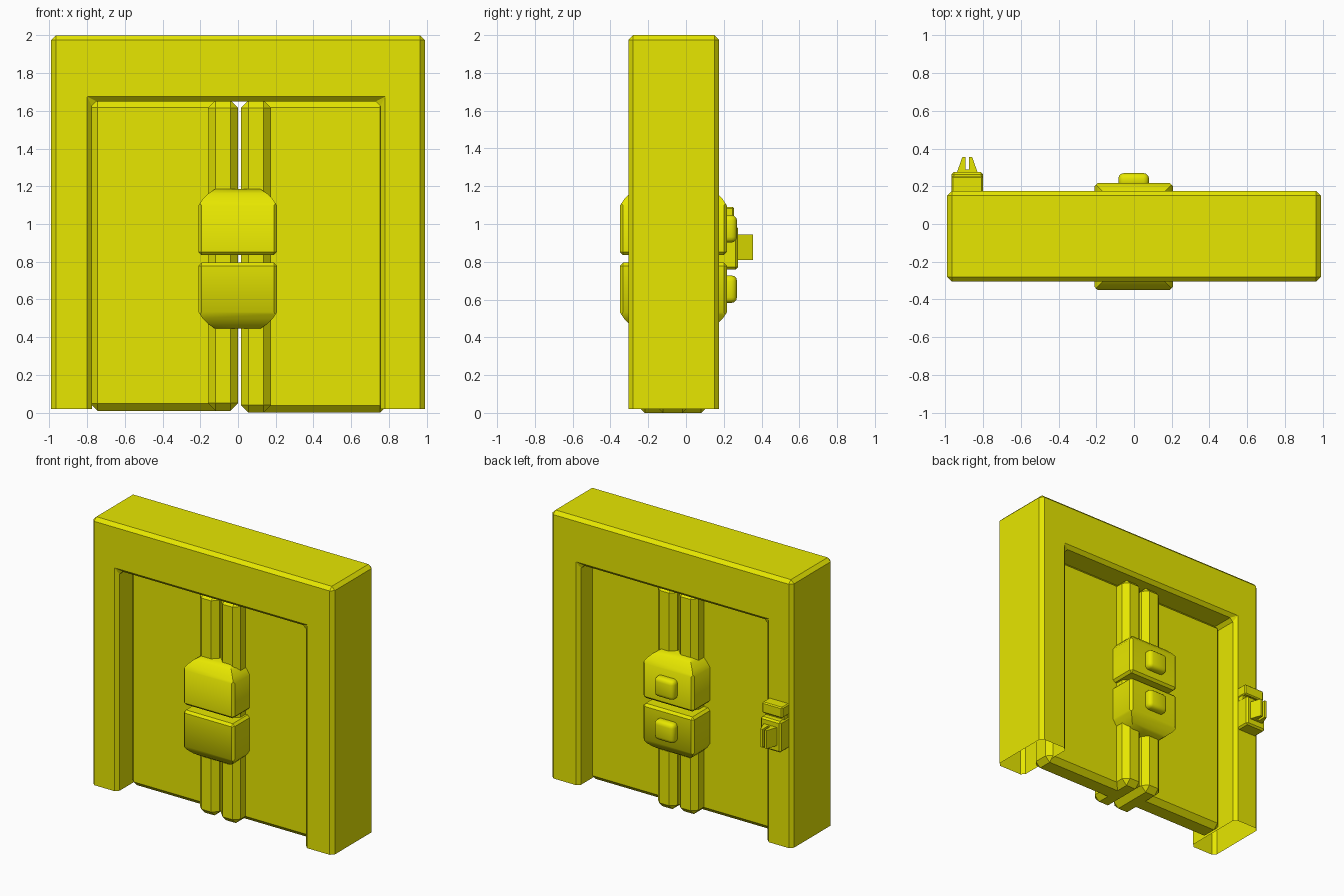
import bpy, bmesh

if "Cube" in bpy.data.objects:
    bpy.data.objects.remove(bpy.data.objects["Cube"])

mat = bpy.data.materials.new("warning yellow")
mat.diffuse_color = (0.8, 0.8, 0.0, 1)
mat.use_nodes = True
mat.node_tree.nodes["Principled BSDF"].inputs["Base Color"].default_value = mat.diffuse_color


def finish(bm, name, smooth=False):
    bmesh.ops.recalc_face_normals(bm, faces=bm.faces)
    me = bpy.data.meshes.new(name)
    bm.to_mesh(me)
    bm.free()
    me.materials.append(mat)
    ob = bpy.data.objects.new(name, me)
    bpy.context.collection.objects.link(ob)
    if smooth:
        bpy.ops.object.select_all(action='DESELECT')
        ob.select_set(True)
        bpy.context.view_layer.objects.active = ob
        bpy.ops.object.shade_smooth_by_angle(angle=0.6)
    return ob


def bevel(bm, edges, w, seg=1, profile=0.5):
    bmesh.ops.bevel(bm, geom=edges, offset=w, offset_type='OFFSET',
                    segments=seg, profile=profile, affect='EDGES', clamp_overlap=True)


def box_bm(x0, x1, y0, y1, z0, z1):
    bm = bmesh.new()
    bmesh.ops.create_cube(bm, size=1)
    for v in bm.verts:
        v.co = (x0 if v.co.x < 0 else x1, y0 if v.co.y < 0 else y1, z0 if v.co.z < 0 else z1)
    return bm


def box(name, dims, w=0.0, seg=1, smooth=False):
    bm = box_bm(*dims)
    if w:
        bevel(bm, bm.edges[:], w, seg)
    return finish(bm, name, smooth)


def prism(points, axis, a, b):
    """Extrude a 2D outline along y or z."""
    bm = bmesh.new()
    put = (lambda p, t: (p[0], t, p[1])) if axis == 'y' else (lambda p, t: (p[0], p[1], t))
    f = bm.faces.new([bm.verts.new(put(p, a)) for p in points])
    r = bmesh.ops.extrude_face_region(bm, geom=[f])
    for v in r['geom']:
        if isinstance(v, bmesh.types.BMVert):
            v.co[1 if axis == 'y' else 2] = b
    return bm


# door frame: an arch with open feet and chamfered edges
Z = 0.02
bm = prism([(-0.99, Z), (-0.99, 2), (0.99, 2), (0.99, Z), (0.755, Z), (0.755, 1.65),
            (-0.775, 1.65), (-0.775, Z)], 'y', -0.305, 0.175)
bmesh.ops.recalc_face_normals(bm, faces=bm.faces)
feet = [f for f in bm.faces if all(v.co.z < Z + 0.001 for v in f.verts)]
bmesh.ops.delete(bm, geom=feet, context='FACES')
bevel(bm, [e for e in bm.edges if len(e.link_faces) == 2], 0.025)
finish(bm, "door_frame")

# sliding door leaves with thick chamfered meeting posts
for side, x0, x1, p0, p1, z0 in (("left", -0.783, -0.03, -0.16, 0.0, 0.01),
                                 ("right", 0.04, 0.792, 0.015, 0.175, 0.0)):
    box(side + "_door_panel", (x0, x1, -0.16, 0.02, z0, 1.655), 0.038)
    box(side + "_door_post", (p0, p1, -0.258, 0.12, z0, 1.655), 0.04)

# lock housings, mirrored about the middle, with a button on the back
MID = 0.815
for name, s in (("upper", 1), ("lower", -1)):
    bm = box_bm(-0.21, 0.207, -0.35, 0.217, 0.02, 0.37)
    top = [e for e in bm.edges if all(v.co.z > 0.3 for v in e.verts)]
    bevel(bm, top, 0.088, 3, 0.33)
    sharp = [e for e in bm.edges if any(v.co.z < 0.1 for v in e.verts)]
    bevel(bm, sharp, 0.017)
    for v in bm.verts:
        v.co.z = MID + s * v.co.z
    finish(bm, name + "_lock_housing", True)
    zc = MID + s * 0.16
    box(name + "_lock_button", (-0.083, 0.08, 0.19, 0.27, zc - 0.073, zc + 0.073), 0.03, 3, True)

# wall switch on the back of the frame
box("switch_body", (-0.967, -0.80, 0.16, 0.275, 0.76, 0.99), 0.012)
box("switch_cap", (-0.967, -0.80, 0.16, 0.255, 1.01, 1.09), 0.008)
box("switch_plate", (-0.96, -0.805, 0.16, 0.225, 0.97, 1.03))
bm = prism([(-0.94, 0.27), (-0.91, 0.355), (-0.893, 0.355), (-0.893, 0.29),
            (-0.875, 0.29), (-0.875, 0.355), (-0.858, 0.355), (-0.828, 0.27)],
           'z', 0.81, 0.945)
finish(bm, "switch_prongs")
